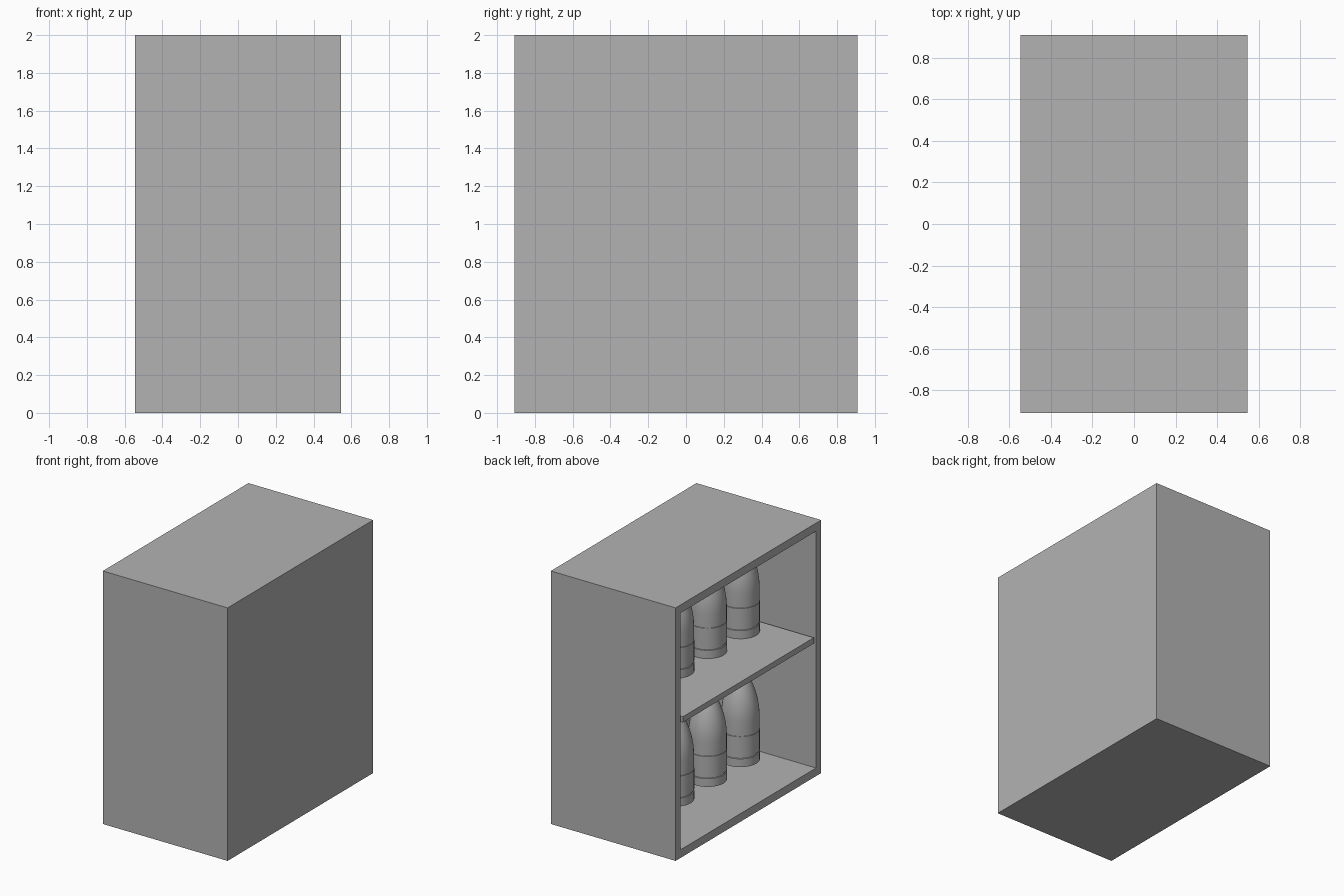
import bpy
import bmesh
import math
from mathutils import Vector

if "Cube" in bpy.data.objects:
    bpy.data.objects.remove(bpy.data.objects["Cube"], do_unlink=True)

UNIT = 1 / 11                      # wall thickness
WIDTH, DEPTH, HEIGHT = 12 * UNIT, 20 * UNIT, 22 * UNIT
SHELF_TOP, SHELF_THICK = 1.105, UNIT / 2

# One grey for everything
grey = bpy.data.materials.new("plain_grey")
grey.use_nodes = True
grey.diffuse_color = (0.45, 0.45, 0.45, 1)
grey.node_tree.nodes["Principled BSDF"].inputs["Base Color"].default_value = grey.diffuse_color


def finish(bm, name):
    bmesh.ops.recalc_face_normals(bm, faces=bm.faces)
    mesh = bpy.data.meshes.new(name)
    bm.to_mesh(mesh)
    bm.free()
    mesh.materials.append(grey)
    return mesh


def place(mesh, name, location=(0, 0, 0)):
    obj = bpy.data.objects.new(name, mesh)
    obj.location = location
    bpy.context.collection.objects.link(obj)
    return obj


def box(size, centre):
    bm = bmesh.new()
    bmesh.ops.create_cube(bm, size=1)
    bmesh.ops.scale(bm, vec=size, verts=bm.verts)
    bmesh.ops.translate(bm, vec=centre, verts=bm.verts)
    return bm


# Cabinet: a solid block hollowed out from the -x side
bm = box((WIDTH, DEPTH, HEIGHT), (0, 0, HEIGHT / 2))
bm.normal_update()
opening = min(bm.faces, key=lambda f: f.calc_center_median().x)
bmesh.ops.inset_region(bm, faces=[opening], thickness=UNIT)
pushed = bmesh.ops.extrude_discrete_faces(bm, faces=[opening])["faces"][0]
bmesh.ops.translate(bm, vec=(WIDTH - UNIT, 0, 0), verts=pushed.verts)
place(finish(bm, "cabinet"), "cabinet")

# Middle shelf, flush with the opening
inner_x = -UNIT / 2
bm = box((WIDTH - UNIT, DEPTH - 2 * UNIT, SHELF_THICK),
         (inner_x, 0, SHELF_TOP - SHELF_THICK / 2))
place(finish(bm, "middle_shelf"), "middle_shelf")

# Pointed canister: grooved base, straight body and curved nose
R, BODY, TOP = 0.14, 0.35, 0.74
profile = [(0, 0), (R, 0), (R, 0.065), (R - 0.006, 0.067), (R - 0.006, 0.078),
           (R, 0.08), (R, 0.24), (R - 0.002, 0.242), (R - 0.002, BODY)]
STEPS = 10
for i in range(1, STEPS + 1):
    t = i / STEPS
    profile.append((R - 0.002 - (R - 0.014) * t ** 2, BODY + (TOP - BODY) * t))
profile.append((0, TOP))

bm = bmesh.new()
verts = [bm.verts.new(Vector((r, 0, z))) for r, z in profile]
edges = [bm.edges.new(pair) for pair in zip(verts, verts[1:])]
bmesh.ops.spin(bm, geom=verts + edges, cent=(0, 0, 0), axis=(0, 0, 1),
               angle=math.tau, steps=32)
bmesh.ops.remove_doubles(bm, verts=bm.verts, dist=0.0001)
canister = finish(bm, "canister")

# Four canisters on each level
spacing = (DEPTH - 2 * UNIT) / 4
first = None
for level, z in (("lower", UNIT), ("upper", SHELF_TOP)):
    for i in range(4):
        obj = place(canister, f"{level}_canister_{i + 1}",
                    (inner_x, (i - 1.5) * spacing, z))
        first = first or obj

# Smooth shading on the shared canister mesh
bpy.ops.object.select_all(action='DESELECT')
first.select_set(True)
bpy.context.view_layer.objects.active = first
bpy.ops.object.shade_smooth_by_angle(angle=math.radians(30))
